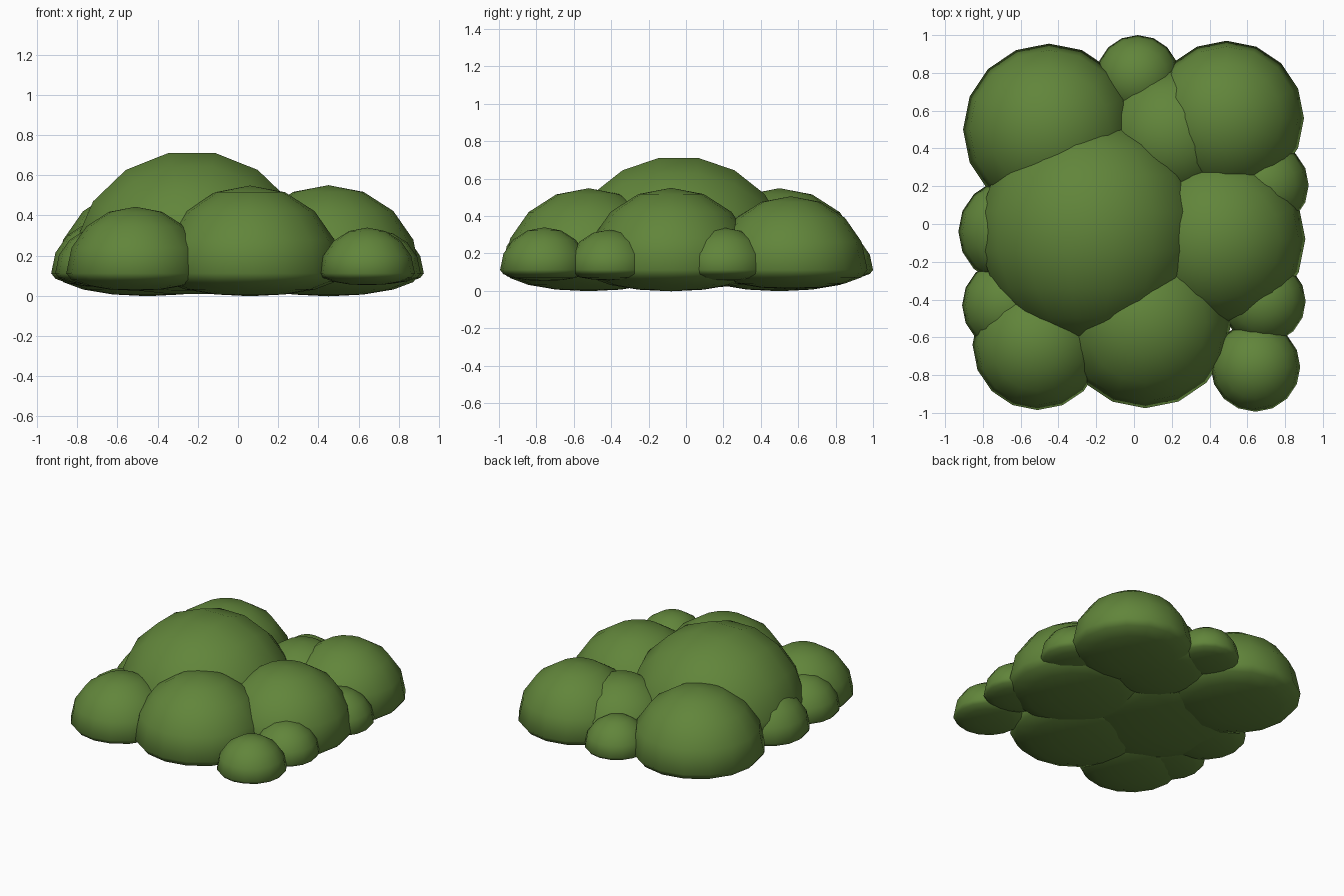
import bpy, bmesh, math
from mathutils import Matrix

if "Cube" in bpy.data.objects:
    bpy.data.objects.remove(bpy.data.objects["Cube"])

green = bpy.data.materials.new("leaf_green")
green.diffuse_color = (0.12, 0.235, 0.043, 1)
green.use_nodes = True
green.node_tree.nodes["Principled BSDF"].inputs["Base Color"].default_value = green.diffuse_color

TOP, BOTTOM = 0.96, 0.25   # vertical scale above and below each clump's rim


def clump(name, x, y, r, rim=0.112, tilted=False):
    """Leafy dome: a sphere whose lower half is squashed nearly flat."""
    bm = bmesh.new()
    bmesh.ops.create_uvsphere(bm, u_segments=16, v_segments=9 if tilted else 8, radius=r)
    if tilted:  # lay the pole sideways so the crown ends in a flat facet
        turn = Matrix.Rotation(math.pi / 2, 4, 'X') @ Matrix.Rotation(math.pi / 16, 4, 'Z')
        bmesh.ops.transform(bm, matrix=turn, verts=bm.verts)
    for v in bm.verts:
        v.co.z *= TOP if v.co.z > 0 else BOTTOM
    for f in bm.faces:
        f.smooth = True
    mesh = bpy.data.meshes.new(name)
    bm.to_mesh(mesh)
    bm.free()
    mesh.materials.append(green)
    ob = bpy.data.objects.new(name, mesh)
    ob.location = (x, y, rim)
    bpy.context.collection.objects.link(ob)


# Large central crown
clump("crown_clump", -0.23, -0.04, 0.60, rim=0.155, tilted=True)

# Big and medium clumps around the crown
clump("front_clump", 0.06, -0.52, 0.455)
clump("right_clump", 0.45, -0.08, 0.457)
clump("back_left_clump", -0.45, 0.50, 0.455)
clump("back_right_clump", 0.49, 0.56, 0.41)
clump("front_left_clump", -0.51, -0.64, 0.345)
clump("back_filler_clump", 0.20, 0.47, 0.36)

# Small clumps filling the edge
clump("left_small_clump", -0.65, -0.04, 0.28)
clump("front_left_small_clump", -0.665, -0.43, 0.245)
clump("front_right_small_clump", 0.643, -0.757, 0.237)
clump("right_front_small_clump", 0.685, -0.41, 0.224)
clump("right_back_small_clump", 0.69, 0.205, 0.235)
clump("back_small_clump", 0.02, 0.78, 0.22)
